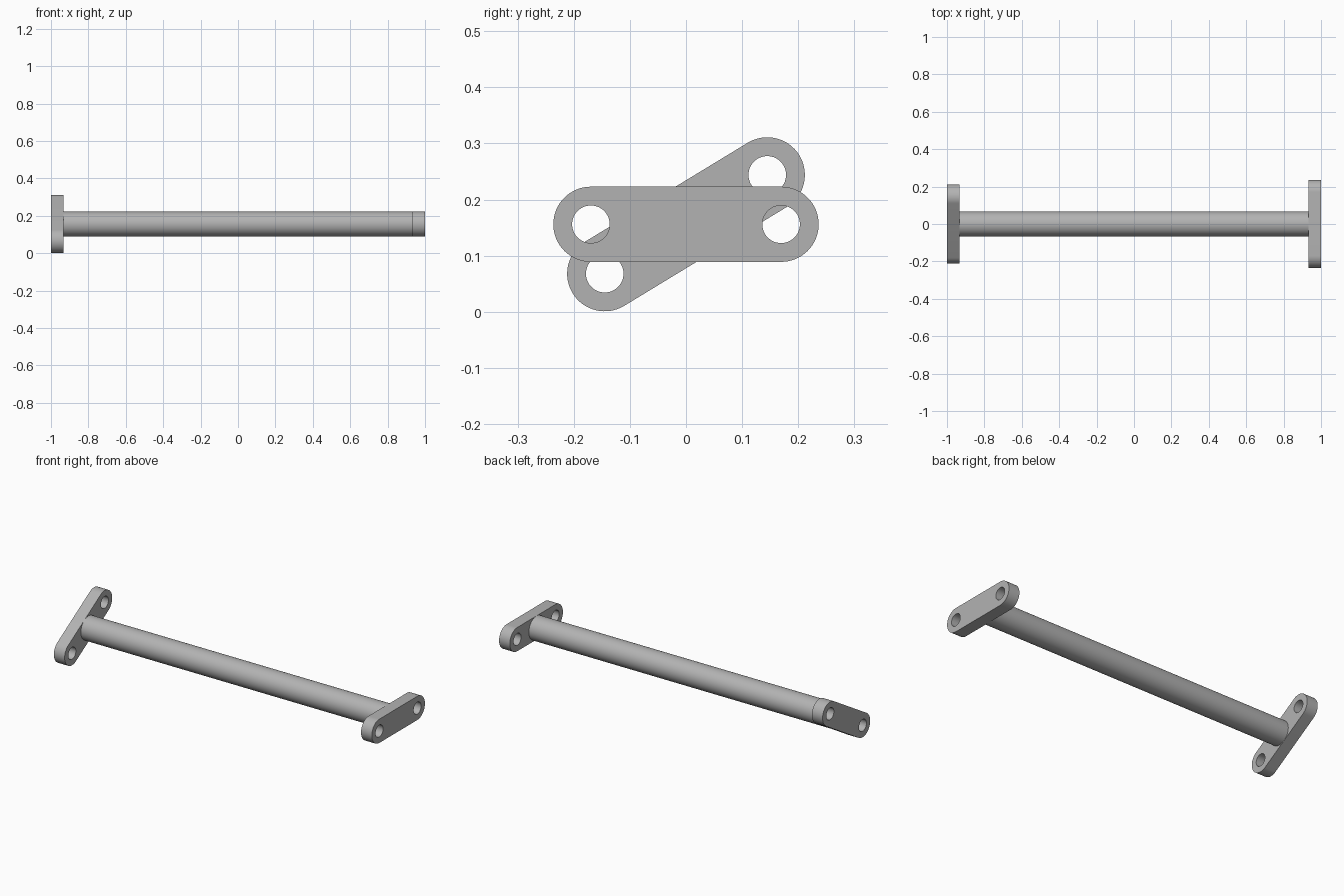
import bpy
import math

if "Cube" in bpy.data.objects:
    bpy.data.objects.remove(bpy.data.objects["Cube"])

R = 0.067        # rod radius and plate end radius
HOLE_R = 0.0335  # bolt hole radius
HOLE_Y = 0.1695  # bolt hole offset from the rod axis
THICK = 0.067    # plate thickness
CENTRE_Z = 0.156
TILT = math.radians(31.3)

steel = bpy.data.materials.new("light_grey_steel")
steel.diffuse_color = (0.45, 0.45, 0.45, 1.0)
steel.use_nodes = True
steel.node_tree.nodes["Principled BSDF"].inputs["Base Color"].default_value = steel.diffuse_color


def arc(cx, radius, start, sweep, n):
    return [(cx + radius * math.cos(start + sweep * i / n),
             radius * math.sin(start + sweep * i / n)) for i in range(n + 1)]


def finish(obj):
    obj.data.materials.clear()
    obj.data.materials.append(steel)
    bpy.ops.object.select_all(action='DESELECT')
    obj.select_set(True)
    bpy.context.view_layer.objects.active = obj
    bpy.ops.object.shade_smooth_by_angle(angle=math.radians(30))


# Rounded end plate with two bolt holes, extruded along x
def end_plate(name, x, tilt):
    curve = bpy.data.curves.new(name, 'CURVE')
    curve.dimensions = '2D'
    curve.fill_mode = 'BOTH'
    curve.extrude = THICK / 2
    loops = [arc(HOLE_Y, R, -math.pi / 2, math.pi, 32)
             + arc(-HOLE_Y, R, math.pi / 2, math.pi, 32)]
    loops += [arc(s * HOLE_Y, HOLE_R, 0, 2 * math.pi, 48)[:-1] for s in (-1, 1)]
    for pts in loops:
        spline = curve.splines.new('POLY')
        spline.points.add(len(pts) - 1)
        for p, (u, v) in zip(spline.points, pts):
            p.co = (u, v, 0, 1)
        spline.use_cyclic_u = True
    obj = bpy.data.objects.new(name, curve)
    bpy.context.collection.objects.link(obj)
    obj.location = (x, 0, CENTRE_Z)
    # profile u -> y, v -> z, then tilt about the rod axis
    obj.rotation_euler = (math.pi / 2 + tilt, 0, math.pi / 2)
    obj.rotation_mode = 'XYZ'
    obj.rotation_euler = (0, 0, 0)
    bpy.ops.object.select_all(action='DESELECT')
    obj.select_set(True)
    bpy.context.view_layer.objects.active = obj
    bpy.ops.object.convert(target='MESH')
    obj = bpy.context.object
    c, s = math.cos(tilt), math.sin(tilt)
    for vert in obj.data.vertices:
        u, v, w = vert.co
        vert.co = (w, u * c - v * s, u * s + v * c)
    finish(obj)


end_plate("right_end_plate", 1 - THICK / 2, 0)
end_plate("left_end_plate", -1 + THICK / 2, TILT)

# Round rod joining the plates
bpy.ops.mesh.primitive_cylinder_add(vertices=64, radius=R, depth=2 - 2 * THICK,
                                    location=(0, 0, CENTRE_Z),
                                    rotation=(0, math.pi / 2, 0))
rod = bpy.context.object
rod.name = "rod"
finish(rod)
